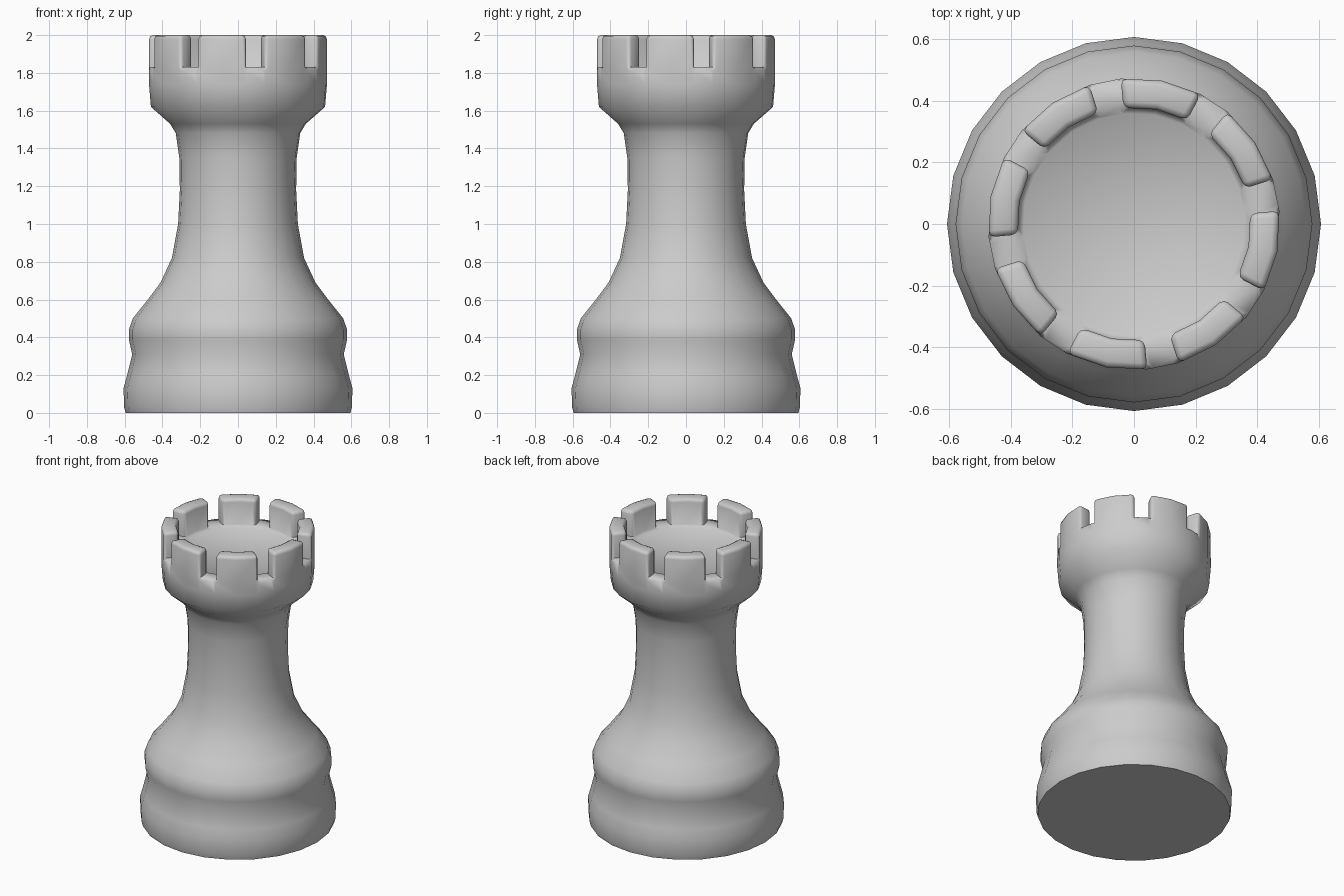
import bpy, bmesh, math

if "Cube" in bpy.data.objects:
    bpy.data.objects.remove(bpy.data.objects["Cube"])

SEG = 24
CROWN_TWIST = 4.0   # crown is turned slightly against the base

# radius, height from foot to inner floor
profile = [
    (0.595, 0.0), (0.603, 0.03), (0.606, 0.13), (0.587, 0.20), (0.560, 0.31),
    (0.577, 0.385), (0.578, 0.44), (0.557, 0.50), (0.485, 0.59), (0.41, 0.69),
    (0.35, 0.82), (0.317, 1.0), (0.308, 1.18), (0.311, 1.35), (0.33, 1.48),
    (0.36, 1.53), (0.463, 1.62), (0.473, 1.74), (0.473, 1.83),
    (0.378, 1.83), (0.36, 1.815),
]


def ring(bm, r, z):
    """One ring of the lathe; crown rings are twisted and their gaps narrowed."""
    t = min(max((z - 1.18) / 0.4, 0.0), 1.0)
    verts = []
    for k in range(SEG):
        narrow = (1.2, -1.2, 0.0)[k % 3]
        a = math.radians(k * 360 / SEG + t * (CROWN_TWIST + narrow))
        verts.append(bm.verts.new((r * math.cos(a), r * math.sin(a), z)))
    return verts


bm = bmesh.new()

# Turned body
rings = [ring(bm, r, z) for r, z in profile]
merlon_faces = []
for i, (low, high) in enumerate(zip(rings, rings[1:])):
    for k in range(SEG):
        n = (k + 1) % SEG
        face = bm.faces.new((low[k], low[n], high[n], high[k]))
        if i == len(rings) - 3 and k % 3:
            merlon_faces.append(face)

# Flat underside and inner floor
bm.faces.new(rings[0][::-1])
bm.faces.new(rings[-1])

# Eight battlements raised from the rim
ext = bmesh.ops.extrude_face_region(bm, geom=merlon_faces)
top = {v for v in ext["geom"] if isinstance(v, bmesh.types.BMVert)}
bmesh.ops.translate(bm, vec=(0, 0, 0.17), verts=list(top))
bmesh.ops.delete(bm, geom=[f for f in merlon_faces if f.is_valid], context="FACES_ONLY")
bmesh.ops.recalc_face_normals(bm, faces=bm.faces)

# Rounded battlement edges
edges = {e for v in top for e in v.link_edges
         if len(e.link_faces) == 2 and e.calc_face_angle(0) > math.radians(40)}
bmesh.ops.bevel(bm, geom=list(edges), offset=0.02, segments=2, profile=0.5,
                affect="EDGES", clamp_overlap=True)

mesh = bpy.data.meshes.new("castle_tower")
bm.to_mesh(mesh)
bm.free()
tower = bpy.data.objects.new("castle_tower", mesh)
bpy.context.collection.objects.link(tower)
bpy.context.view_layer.objects.active = tower
tower.select_set(True)
bpy.ops.object.shade_smooth_by_angle(angle=math.radians(55))
